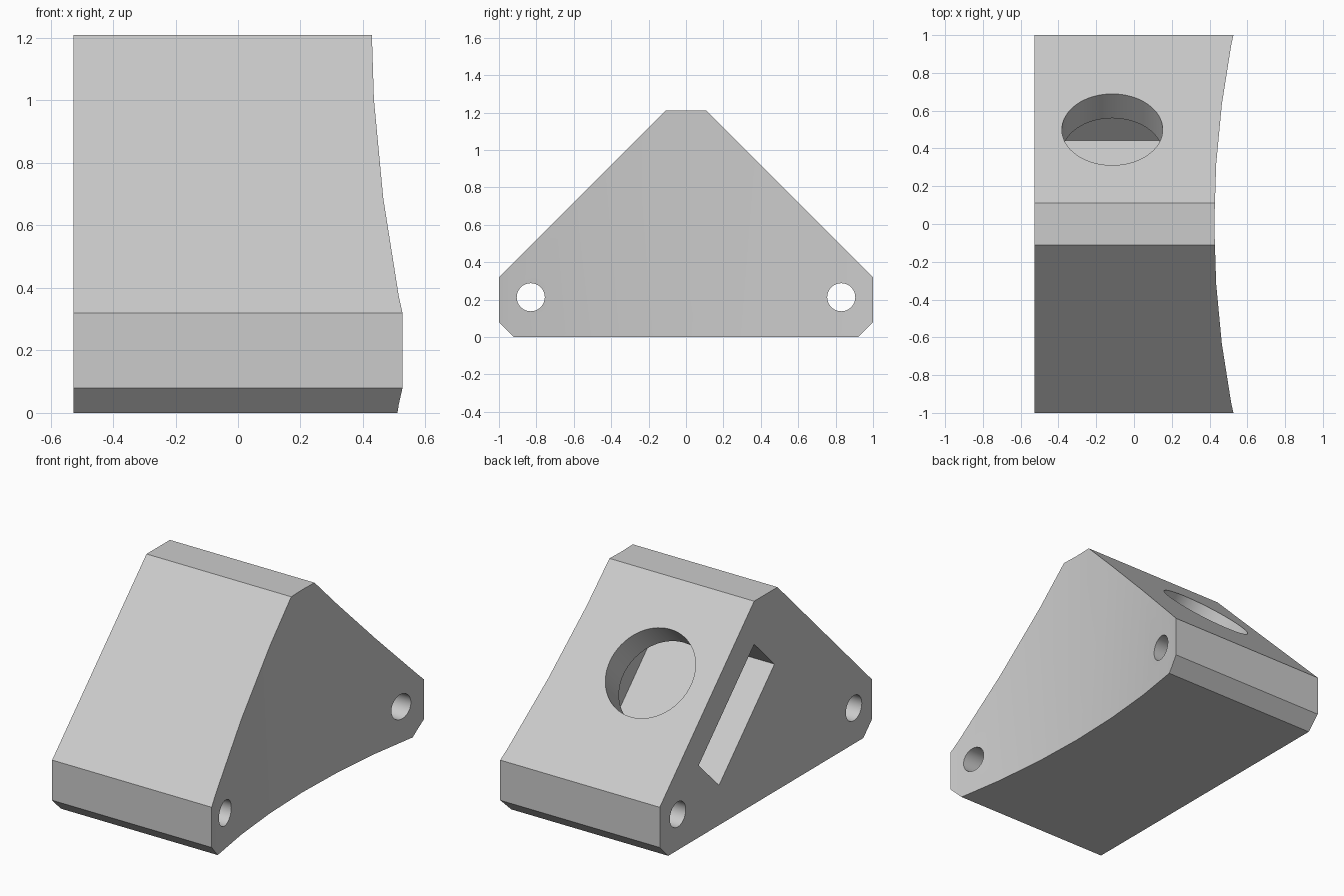
import bpy, bmesh, math
from mathutils import Matrix, Vector

cube = bpy.data.objects.get("Cube")
if cube:
    bpy.data.objects.remove(cube, do_unlink=True)

grey = bpy.data.materials.new("light grey")
grey.use_nodes = True
colour = (0.6, 0.6, 0.6, 1)
grey.diffuse_color = colour
grey.node_tree.nodes["Principled BSDF"].inputs["Base Color"].default_value = colour


def add_object(name, bm):
    bmesh.ops.recalc_face_normals(bm, faces=bm.faces)
    mesh = bpy.data.meshes.new(name)
    bm.to_mesh(mesh)
    bm.free()
    mesh.materials.append(grey)
    ob = bpy.data.objects.new(name, mesh)
    bpy.context.collection.objects.link(ob)
    return ob


def cylinder(name, radius, depth, matrix, sides):
    bm = bmesh.new()
    bmesh.ops.create_cone(bm, cap_ends=True, segments=sides, radius1=radius,
                          radius2=radius, depth=depth, matrix=matrix)
    return add_object(name, bm)


def box(name, low, high, matrix):
    bm = bmesh.new()
    bmesh.ops.create_cube(bm, size=1)
    low, high = Vector(low), Vector(high)
    place = Matrix.Translation((low + high) / 2) @ Matrix.Diagonal((*(high - low), 1))
    bmesh.ops.transform(bm, matrix=matrix @ place, verts=bm.verts)
    return add_object(name, bm)


# Wedge body: mirrored side profile extruded across x
half = [(0.92, 0), (1, 0.08), (1, 0.32), (0.11, 1.21)]
profile = half + [(-y, z) for y, z in reversed(half)]
bm = bmesh.new()
face = bm.faces.new([bm.verts.new((-0.527, y, z)) for y, z in profile])
side = bmesh.ops.extrude_face_region(bm, geom=[face])
bmesh.ops.translate(bm, vec=(1.2, 0, 0),
                    verts=[v for v in side["geom"] if isinstance(v, bmesh.types.BMVert)])
body = add_object("wedge_body", bm)

# Concave side, cut by a large upright cylinder
radius = 5.05
cutters = [cylinder("concave_cutter", radius, 4,
                    Matrix.Translation((0.425 + radius, 0, 0.6)), 100)]

# Two pin holes through the lower corners
for y in (-0.83, 0.83):
    turn = Matrix.Translation((0, y, 0.213)) @ Matrix.Rotation(math.pi / 2, 4, "Y")
    cutters.append(cylinder("pin_hole_cutter", 0.075, 3, turn, 48))

# Slope frame: local z points out of the back slope
slope = Matrix.Translation((-0.115, 0.5, 0.82)) @ Matrix.Rotation(-math.pi / 4, 4, "X")

# Side slot beneath the slope, and the round window that opens into it
cutters.append(box("slot_cutter", (-0.8, -0.37, -0.453), (0.37, 0.37, -0.182), slope))
cutters.append(cylinder("window_cutter", 0.267, 0.6, slope, 64))

bpy.context.view_layer.objects.active = body
for cutter in cutters:
    cutter.hide_render = True
    mod = body.modifiers.new(cutter.name, "BOOLEAN")
    mod.operation = "DIFFERENCE"
    mod.solver = "EXACT"
    mod.object = cutter
    bpy.ops.object.modifier_apply(modifier=mod.name)
    bpy.data.objects.remove(cutter, do_unlink=True)

# Smooth curved walls, sharp edges kept
bpy.ops.object.select_all(action="DESELECT")
body.select_set(True)
bpy.ops.object.shade_smooth_by_angle(angle=math.radians(25))
